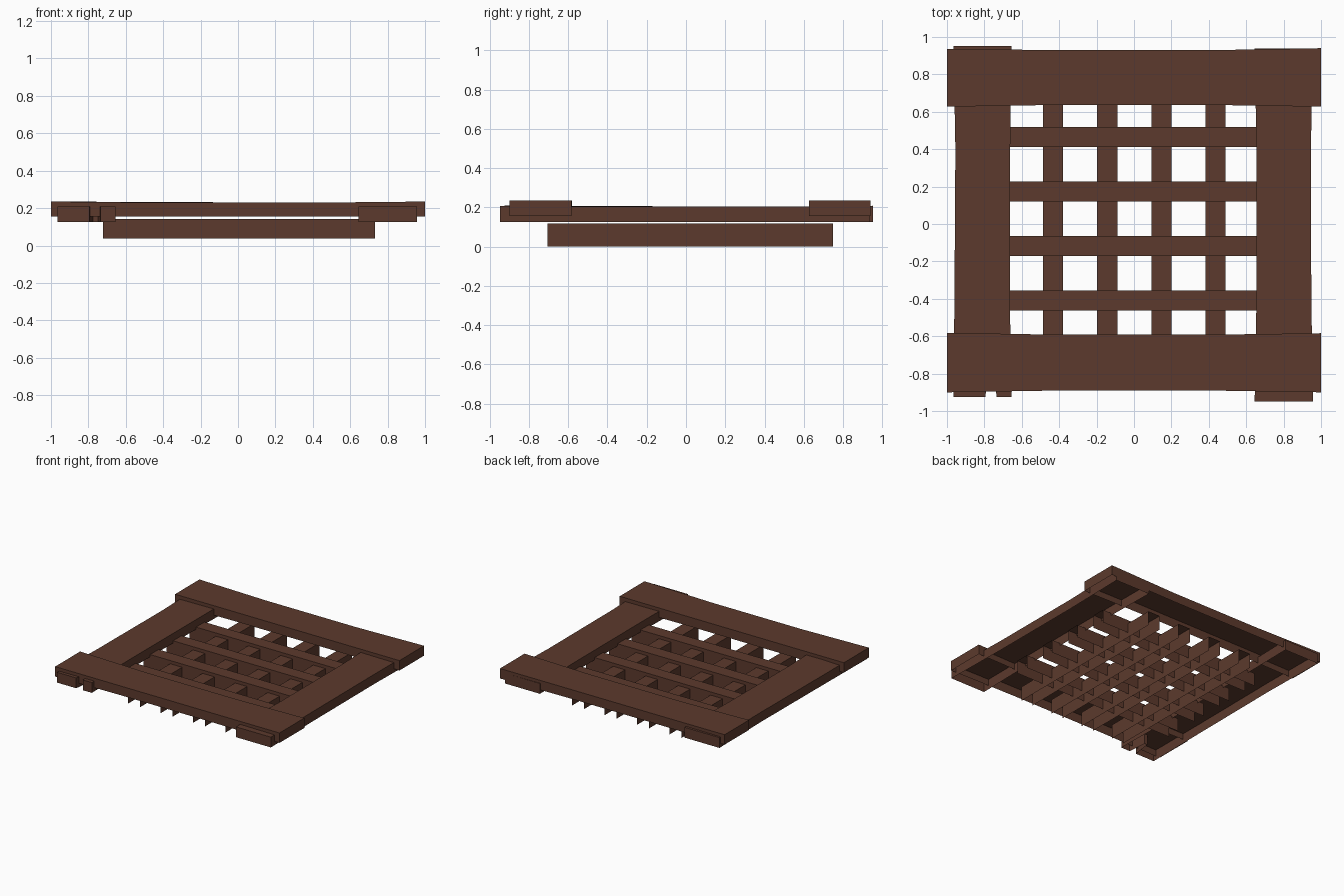
import bpy
import bmesh

if "Cube" in bpy.data.objects:
    bpy.data.objects.remove(bpy.data.objects["Cube"])

wood = bpy.data.materials.new("dark brown wood")
wood.diffuse_color = (0.107, 0.042, 0.026, 1)
wood.use_nodes = True
wood.node_tree.nodes["Principled BSDF"].inputs["Base Color"].default_value = wood.diffuse_color


def make_object(name, bm):
    mesh = bpy.data.meshes.new(name)
    bm.to_mesh(mesh)
    bm.free()
    mesh.materials.append(wood)
    obj = bpy.data.objects.new(name, mesh)
    bpy.context.collection.objects.link(obj)


def shell(name, outline, z0, open_ends=False):
    """Top face with walls down to z0 and no underside; outline is (x, y, top z)."""
    bm = bmesh.new()
    top = [bm.verts.new(p) for p in outline]
    low = [bm.verts.new((p[0], p[1], z0)) for p in outline]
    bm.faces.new(top)
    n = len(outline)
    for i in range(n):
        if open_ends and i % 2 == 1:
            continue
        j = (i + 1) % n
        bm.faces.new((top[j], top[i], low[i], low[j]))
    make_object(name, bm)


# lower frame boards, running front to back, slightly waisted
zs, zm = 0.208, 0.203
shell("right_board", [
    (0.645, -0.948, zs), (0.957, -0.948, zs), (0.948, -0.4, zm), (0.946, 0.4, zm),
    (0.955, 0.938, zs), (0.645, 0.938, zs), (0.655, 0.4, zm), (0.655, -0.4, zm)], 0.125)

# left board has a split in its front end
shell("left_board", [
    (-0.965, -0.925, zs), (-0.795, -0.925, zs), (-0.775, -0.77, zs),
    (-0.748, -0.77, zs), (-0.735, -0.925, zs), (-0.655, -0.925, zs),
    (-0.664, -0.4, zm), (-0.662, 0.4, zm), (-0.655, 0.952, zs),
    (-0.965, 0.952, zs), (-0.955, 0.4, zm), (-0.96, -0.4, zm)], 0.125)

# upper frame boards, running left to right over the side boards
ze, zc = 0.235, 0.229
shell("front_board", [
    (-1, -0.9, ze), (-0.4, -0.89, zc), (0.4, -0.89, zc), (1, -0.9, ze),
    (1, -0.584, ze), (0.4, -0.592, zc), (-0.4, -0.592, zc), (-1, -0.582, ze)], 0.155)
shell("back_board", [
    (-1, 0.627, ze), (-0.4, 0.637, zc), (0.4, 0.637, zc), (1, 0.627, ze),
    (1, 0.94, ze), (0.4, 0.929, zc), (-0.4, 0.929, zc), (-1, 0.937, ze)], 0.155)

# grating: open-bottomed, open-ended slats crossing each other
h = 0.0535
for i, x in enumerate((-0.432, -0.143, 0.147, 0.437)):
    z = 0.117
    shell(f"long_slat_{i + 1}", [
        (x + h, -0.705, z), (x + h, 0.75, z), (x - h, 0.75, z), (x - h, -0.705, z)],
        0.0, True)
for i, y in enumerate((-0.408, -0.117, 0.174, 0.464)):
    z = 0.143
    shell(f"cross_slat_{i + 1}", [
        (-0.722, y - h, z), (0.732, y - h, z), (0.732, y + h, z), (-0.722, y + h, z)],
        0.037, True)
